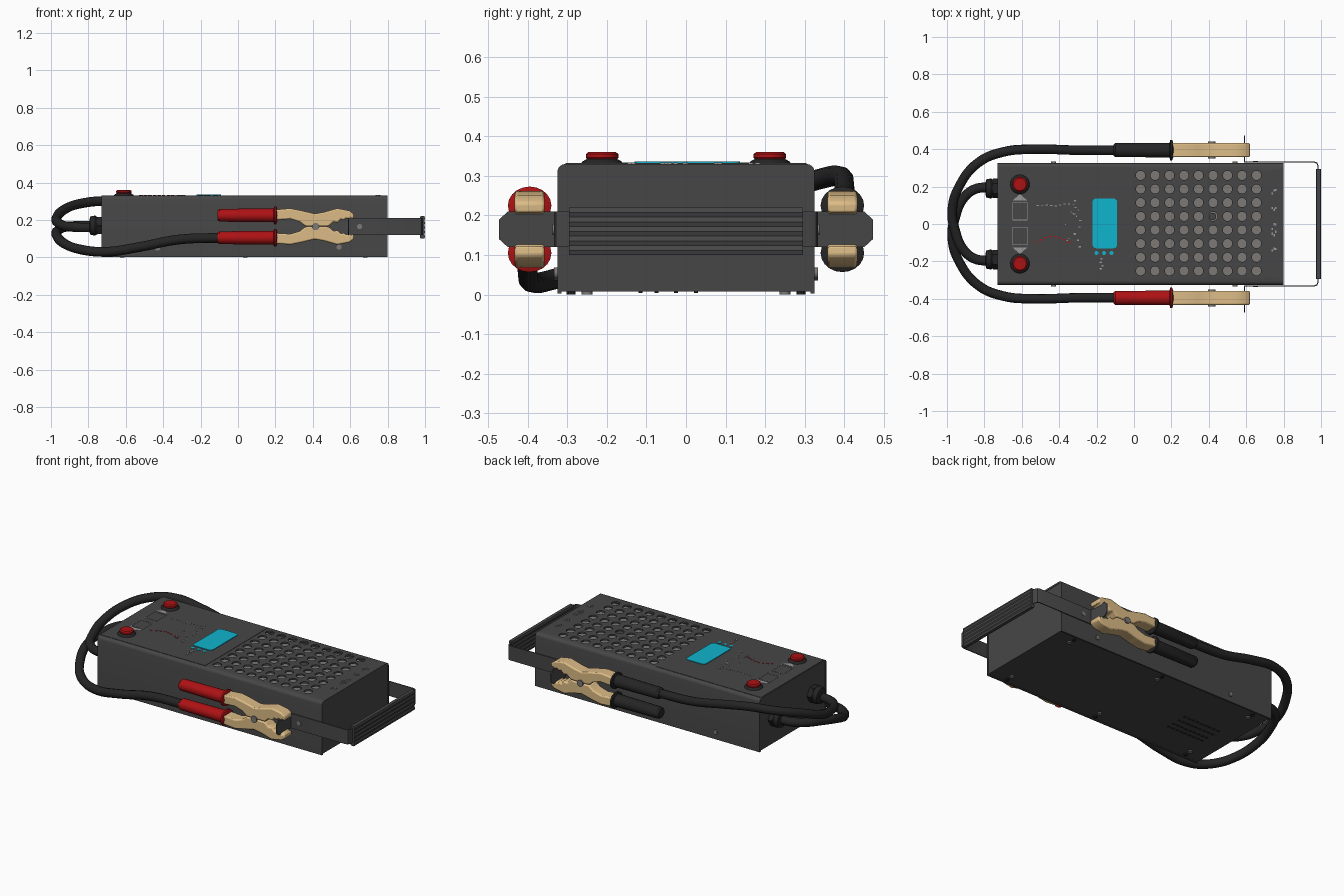
import bpy, bmesh, math, random
from mathutils import Vector, Matrix

old = bpy.data.objects.get("Cube")
if old:
    bpy.data.objects.remove(old)
random.seed(4)


def material(name, r, g, b):
    m = bpy.data.materials.new(name)
    m.use_nodes = True
    m.diffuse_color = (r, g, b, 1)
    m.node_tree.nodes["Principled BSDF"].inputs["Base Color"].default_value = (r, g, b, 1)
    return m


GREY = material("charcoal_metal", .062, .062, .063)
BLACK = material("black_rubber", .018, .018, .019)
RED = material("red_plastic", .42, .006, .007)
BRASS = material("pale_brass", .72, .5, .24)
CYAN = material("cyan_display", .005, .46, .62)
INNER = material("inner_grey", .2, .19, .18)
PRINT = material("light_print", .32, .32, .32)
TOP, MID, SIDE = .33, .165, .325
FLIP = Matrix.Translation((0, 0, MID)) @ Matrix.Rotation(math.pi, 4, 'X') @ Matrix.Translation((0, 0, -MID))


def finish(name, bm, mat, angle=35):
    bmesh.ops.recalc_face_normals(bm, faces=bm.faces)
    me = bpy.data.meshes.new(name)
    bm.to_mesh(me)
    bm.free()
    me.materials.append(mat)
    ob = bpy.data.objects.new(name, me)
    bpy.context.collection.objects.link(ob)
    bpy.ops.object.select_all(action='DESELECT')
    ob.select_set(True)
    bpy.context.view_layer.objects.active = ob
    bpy.ops.object.shade_smooth_by_angle(angle=math.radians(angle))
    return ob


def add_prism(bm, pts, axis, a, b):
    place = {'x': lambda p, t: (t, p[0], p[1]),
             'y': lambda p, t: (p[0], t, p[1]),
             'z': lambda p, t: (p[0], p[1], t)}[axis]
    lo = [bm.verts.new(place(p, a)) for p in pts]
    hi = [bm.verts.new(place(p, b)) for p in pts]
    bm.faces.new(lo)
    bm.faces.new(hi[::-1])
    for i in range(len(pts)):
        j = (i + 1) % len(pts)
        bm.faces.new((lo[i], hi[i], hi[j], lo[j]))


def prism(name, pts, axis, a, b, mat, bevel=0):
    bm = bmesh.new()
    add_prism(bm, pts, axis, a, b)
    ob = finish(name, bm, mat)
    if bevel:
        mod = ob.modifiers.new("bevel", 'BEVEL')
        mod.width, mod.segments = bevel, 2
    return ob


def rect(x0, x1, y0, y1):
    return [(x0, y0), (x1, y0), (x1, y1), (x0, y1)]


def rounded(x0, x1, y0, y1, r):
    corners = [(x1 - r, y1 - r), (x0 + r, y1 - r), (x0 + r, y0 + r), (x1 - r, y0 + r)]
    return [(cx + r * math.cos(math.radians(q * 90 + a)), cy + r * math.sin(math.radians(q * 90 + a)))
            for q, (cx, cy) in enumerate(corners) for a in (0, 30, 60, 90)]


def circle(x, y, r, n=16):
    return [(x + r * math.cos(math.tau * i / n), y + r * math.sin(math.tau * i / n)) for i in range(n)]


def lathe(name, rings, centre, axis, mat, n=20):
    """Loft of ellipses; each ring is (distance, radius, second radius)."""
    bm = bmesh.new()
    loops = []
    for t, ra, rb in rings:
        loop = []
        for u, v in circle(0, 0, 1, n):
            off = (t, u * ra, v * rb) if axis == 'x' else (u * ra, v * rb, t)
            loop.append(bm.verts.new(Vector(centre) + Vector(off)))
        loops.append(loop)
    for p, q in zip(loops, loops[1:]):
        for i in range(n):
            j = (i + 1) % n
            bm.faces.new((p[i], p[j], q[j], q[i]))
    bm.faces.new(loops[0])
    bm.faces.new(loops[-1])
    return finish(name, bm, mat)


def prints(name, shapes, mat, a=TOP, b=TOP + .004):
    bm = bmesh.new()
    for s in shapes:
        add_prism(bm, s, 'z', a, b)
    return finish(name, bm, mat)


# Folded sheet cover with punched cooling holes
def arch(h, z1, r):
    right = [(h - r + r * math.cos(a * math.pi / 8), z1 - r + r * math.sin(a * math.pi / 8)) for a in range(5)]
    return [(h, .003)] + right + [(-y, z) for y, z in right[::-1]] + [(-h, .003)]


cover = prism("cover", arch(SIDE, TOP, .02) + arch(SIDE - .01, TOP - .01, .01)[::-1], 'x', -.73, .8, GREY)
holes = [(.035 + .0775 * i, .26 - .073 * j) for i in range(9) for j in range(8)]
bm = bmesh.new()
for x, y in holes:
    add_prism(bm, circle(x, y, .025, 14), 'z', .305, .35)
cutter = finish("hole_cutter", bm, GREY)
cutter.hide_render = True
mod = cover.modifiers.new("holes", 'BOOLEAN')
mod.operation, mod.solver, mod.object = 'DIFFERENCE', 'EXACT', cutter
bpy.context.view_layer.objects.active = cover
bpy.ops.object.modifier_apply(modifier="holes")
bpy.data.objects.remove(cutter)

# Chassis inside the cover
prism("chassis", rect(-.72, .79, -.315, .315), 'z', .008, .285, GREY)
prism("inner_plate", rect(-.7, .77, -.31, .31), 'z', .285, .295, INNER)
for name, x in (("rear_end_panel", -.727), ("handle_end_panel", .782)):
    prism(name, rect(-.316, .316, .008, .321), 'x', x, x + .015, GREY)

# Label panel, display and printed marks
prism("label_panel", rect(-.725, -.01, -.305, .305), 'z', TOP - .002, TOP + .002, GREY)
prism("display", rounded(-.222, -.09, -.13, .137, .02), 'z', TOP, TOP + .006, CYAN)
prints("display_buttons", [circle(x, -.155, .011, 10) for x in (-.2, -.16, -.12)], CYAN)
marks = []
for s in (-1, 1):
    marks.append([(-.65, s * .125), (-.57, s * .125), (-.61, s * .16)])
    for x in (-.65, -.572):
        marks.append(rect(x, x + .003, min(s * .02, s * .115), max(s * .02, s * .115)))
    for y in (.02, .113):
        marks.append(rect(-.65, -.57, s * y, s * y + .003))


def dash(x, y, w, h):
    marks.append(rect(x, x + w, y, y + h))


for i in range(9):
    dash(-.52 + i * .024, .10 + random.uniform(-.006, .006), .011, .005)
for i in range(8):
    dash(-.31 + random.uniform(-.02, .02), .12 - i * .035, .012, .007)
    dash(-.37 + i * .01, random.uniform(-.13, .1), .006, .006)
for y in (.17, .08, -.02, -.06, -.15):
    for k in range(3):
        dash(.735 + k * .01, y + random.uniform(-.015, .015), .008, .012)
for i in range(4):
    dash(-.205 + random.uniform(0, .05), -.19 - i * .018, .012, .008)
prints("printed_marks", marks, PRINT)
prints("red_scale", [rect(x, x + .013, y, y + .006) for x, y in
       [(-.53 + .025 * i, -.1 + .03 * math.sin(i * .45)) for i in range(8)]], RED)
prints("underside_marks", [rect(-.6 + .03 * i, -.582 + .03 * i, y, y + .01)
       for i in range(9) for y in (-.12, -.08, -.03, .02)], BLACK, .004, .009)

# Screws on the sides, top and underside
for s in (-1, 1):
    for x, z in ((-.43, .05), (.54, .055), (.65, MID)):
        y = s * (SIDE + (.004 if x > .6 else 0))
        prism("side_screw", circle(x, z, .014, 12), 'y', y, y + s * .008, INNER)
    for x in (-.62, .04, .68):
        prism("underside_screw", circle(x, s * .25, .014, 12), 'z', .001, .01, INNER)
        prism("foot", circle(x, s * .29, .012, 10), 'z', 0, .01, BLACK)
prism("inner_screw", circle(.42, .04, .02, 12), 'z', .29, .326, GREY)

# Terminal knobs and cable glands
for s in (-1, 1):
    c = (-.61, s * .212, TOP)
    lathe("terminal_base", [(0, .053, .053), (.006, .05, .05), (.014, .036, .036)], c, 'z', BLACK)
    lathe("terminal_knob", [(.01, .036, .036), (.016, .041, .041), (.025, .041, .041), (.031, .034, .034)],
          c, 'z', RED, 12)
    g = (-.73, s * .19, .17)
    lathe("gland_nut", [(-.025, .052, .052), (.005, .052, .052)], g, 'x', BLACK, 6)
    lathe("gland_cap", [(-.065, .03, .03), (-.06, .048, .048), (-.035, .054, .054), (-.02, .045, .045)],
          g, 'x', BLACK, 12)

# Carrying handle: strap, grip and clamp rests
outer = [(.588, .334), (.965, .334), (.98, .328), (.987, .31)]
inner = [(.982, .308), (.976, .322), (.964, .328), (.588, .328)]
mirror = lambda pts: [(x, -y) for x, y in pts[::-1]]
prism("handle_strap", outer + mirror(outer) + mirror(inner) + inner, 'z', .12, .21, GREY)
ridges = [(.1 + .012 * i, .004 * (i % 2)) for i in range(11)]
prism("handle_grip", [(.996 + d, z) for z, d in ridges] + [(.976 - d, z) for z, d in ridges[::-1]],
      'y', -.295, .295, GREY)
for s in (-1, 1):
    pts = [(.328, .12), (.45, .12), (.472, .14), (.472, .19), (.45, .21), (.328, .21)]
    prism("clamp_rest", [(s * y, z) for y, z in pts], 'x', .588, .594, GREY)

# Battery clamp with its cable, built once per side
jaw = [(.2, .2), (.2, .255), (.28, .262), (.34, .25), (.41, .233), (.46, .242), (.53, .262), (.595, .25),
       (.62, .232), (.618, .205), (.602, .212), (.594, .2), (.58, .211), (.565, .198), (.55, .205),
       (.535, .185), (.51, .19), (.485, .166), (.36, .166), (.33, .19), (.28, .205)]
path = [(-.74, .19, .17), (-.84, .19, .17), (-.91, .14, .165), (-.955, .04, .15), (-.972, -.07, .125),
        (-.93, -.21, .075), (-.83, -.33, .04), (-.7, -.385, .03), (-.53, -.4, .055), (-.32, -.395, .095),
        (-.08, -.395, .105)]
Y = -.395
for side, colour in (("right", RED), ("left", BLACK)):
    parts = []
    for half in (-1, 1):
        z = MID + half * .06
        parts.append(prism(side + "_clamp_jaw", [(x, MID + half * (v - MID)) for x, v in jaw],
                           'y', Y - .038, Y + .038, BRASS, .008))
        parts.append(lathe(side + "_clamp_grip",
                           [(-.11, .03, .026), (-.1, .037, .034), (.19, .039, .037), (.194, .055, .048),
                            (.204, .055, .048), (.21, .038, .034)], (0, Y, z), 'x', colour))
    parts.append(prism(side + "_clamp_pivot", circle(.415, MID, .02, 12), 'y', Y - .046, Y + .046, INNER))
    cu = bpy.data.curves.new(side + "_cable", 'CURVE')
    cu.dimensions = '3D'
    cu.bevel_depth, cu.bevel_resolution, cu.resolution_u, cu.use_fill_caps = .026, 3, 6, True
    sp = cu.splines.new('BEZIER')
    sp.bezier_points.add(len(path) - 1)
    for bp, co in zip(sp.bezier_points, path):
        bp.co = co
        bp.handle_left_type = bp.handle_right_type = 'AUTO'
    cu.materials.append(BLACK)
    cable = bpy.data.objects.new(side + "_cable", cu)
    bpy.context.collection.objects.link(cable)
    bpy.ops.object.select_all(action='DESELECT')
    cable.select_set(True)
    bpy.context.view_layer.objects.active = cable
    bpy.ops.object.convert(target='MESH')
    parts.append(bpy.context.view_layer.objects.active)
    if side == "left":
        for ob in parts:
            ob.matrix_world = FLIP
